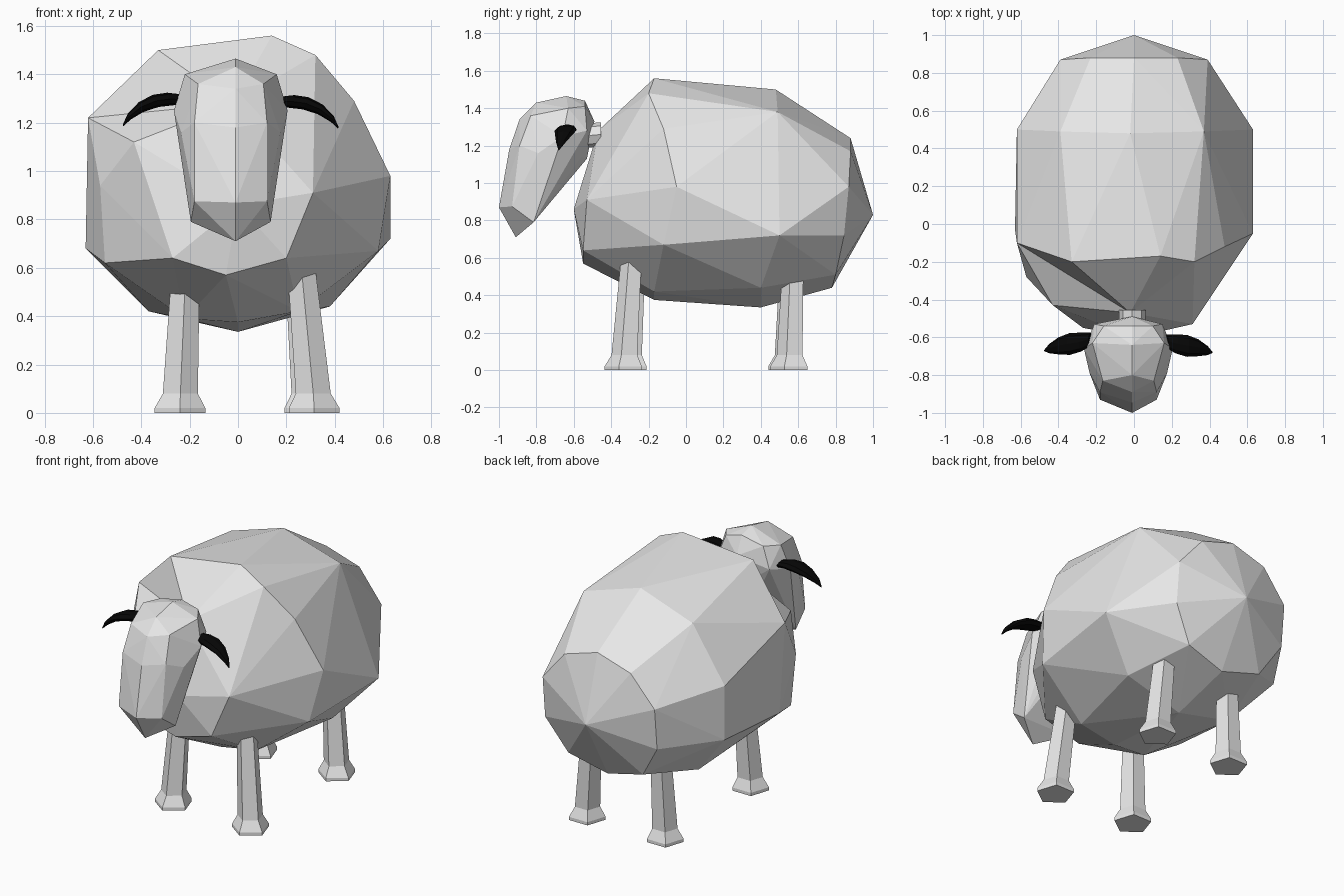
import bpy, bmesh, math

if "Cube" in bpy.data.objects:
    bpy.data.objects.remove(bpy.data.objects["Cube"])


def material(name, value):
    m = bpy.data.materials.new(name)
    m.diffuse_color = (value, value, value, 1)
    m.use_nodes = True
    m.node_tree.nodes["Principled BSDF"].inputs["Base Color"].default_value = m.diffuse_color
    return m


wool = material("pale_grey", 0.8)
black = material("black", 0.002)


def finish(bm, name, mat):
    bmesh.ops.recalc_face_normals(bm, faces=bm.faces)
    me = bpy.data.meshes.new(name)
    bm.to_mesh(me)
    bm.free()
    me.materials.append(mat)
    ob = bpy.data.objects.new(name, me)
    bpy.context.collection.objects.link(ob)
    return ob


def hull(name, points, mat, flip=None):
    """Faceted solid wrapped around points; flip re-folds one crease."""
    bm = bmesh.new()
    vs = [bm.verts.new(p) for p in points]
    bmesh.ops.convex_hull(bm, input=vs)
    if flip:
        e = bm.edges.get((vs[flip[0]], vs[flip[1]]))
        if e and len(e.link_faces) == 2:
            bmesh.ops.rotate_edges(bm, edges=[e], use_ccw=True)
    loose = [v for v in bm.verts if not v.link_faces]
    bmesh.ops.delete(bm, geom=loose, context='VERTS')
    return finish(bm, name, mat)


def loft(name, rings, mat):
    """Skin rings of equal length and cap both ends."""
    bm = bmesh.new()
    rows = [[bm.verts.new(p) for p in ring] for ring in rings]
    n = len(rows[0])
    for a, b in zip(rows, rows[1:]):
        for i in range(n):
            j = (i + 1) % n
            bm.faces.new((a[i], a[j], b[j], b[i]))
    bm.faces.new(rows[0])
    bm.faces.new(rows[-1])
    return finish(bm, name, mat)


# Woolly body: shoulder fold first, then chest, shoulders and hips
body = [
    (-0.33, -0.20, 1.50), (-0.43, -0.43, 1.12),
    # chest
    (-0.02, -0.47, 1.28), (-0.57, -0.28, 0.94), (0.31, -0.53, 0.91),
    (0.0, -0.60, 0.86), (-0.27, -0.55, 0.64), (-0.05, -0.55, 0.57),
    (0.20, -0.55, 0.64), (-0.55, -0.26, 0.62),
    # shoulders
    (0.14, -0.17, 1.56), (0.32, -0.20, 1.48), (0.48, -0.12, 1.29),
    (0.63, -0.05, 0.98), (0.58, -0.12, 0.67), (-0.62, -0.10, 1.22),
    (-0.63, -0.03, 0.68), (0.25, -0.17, 0.42), (-0.22, -0.17, 0.39),
    (0.0, -0.17, 0.375),
    # hips
    (-0.02, 0.48, 1.50), (0.37, 0.49, 1.38), (-0.39, 0.49, 1.38),
    (0.63, 0.50, 0.72), (-0.62, 0.50, 1.05), (-0.62, 0.50, 0.71),
    (0.0, 0.40, 0.335), (0.38, 0.40, 0.44), (-0.37, 0.40, 0.42),
]
# rump: mirrored ring closing on one point
body += [(0.0, 0.88, 1.24), (0.0, 0.78, 0.44), (0.0, 1.0, 0.83)]
body += [(s * x, y, z) for s in (-1, 1) for x, y, z in (
    (0.23, 0.88, 1.17), (0.39, 0.87, 0.98), (0.39, 0.845, 0.72),
    (0.26, 0.80, 0.51))]
hull("body", body, wool, flip=(0, 1))

# Head: centre line plus mirrored side points
HX = -0.03
mid = [(-0.64, 1.465), (-0.80, 1.43), (-0.89, 1.34), (-0.945, 1.18),
       (-1.0, 0.87), (-0.91, 0.71), (-0.62, 1.11), (-0.53, 1.13),
       (-0.49, 1.33), (-0.54, 1.44)]
side = [(0.15, -0.93, 0.875), (0.165, -0.815, 0.79), (0.235, -0.66, 1.25),
        (0.19, -0.63, 1.40), (0.135, -0.83, 1.36), (0.15, -0.89, 1.20),
        (0.205, -0.79, 1.16), (0.18, -0.53, 1.28), (0.10, -0.56, 1.14),
        (0.13, -0.54, 1.41)]
hull("head", [(HX + 0.02, y, z) for y, z in mid]
     + [(HX + s * x, y, z) for x, y, z in side for s in (-1, 1)], wool)

# Neck joining the head to the chest
loft("neck", [[(-0.01 + 0.07 * math.cos(a * math.pi / 4), y,
                z + 0.065 * math.sin(a * math.pi / 4)) for a in range(8)]
              for y, z in ((-0.56, 1.25), (-0.455, 1.26))], wool)

# Drooping ears: x, y, z of the spine, half depth, half thickness
ear = [(0.20, -0.62, 1.285, 0.035, 0.023), (0.25, -0.635, 1.288, 0.05, 0.026),
       (0.31, -0.645, 1.28, 0.058, 0.025), (0.37, -0.655, 1.255, 0.045, 0.02),
       (0.42, -0.67, 1.215, 0.024, 0.012), (0.445, -0.68, 1.178, 0.003, 0.003)]
for label, s, dy, dz in (("left_ear", -1, 0.01, 0.01), ("right_ear", 1, 0, 0)):
    loft(label, [[(HX + s * (x + 0.5 * rz * math.sin(t)),
                   y + dy + ry * math.cos(t), z + dz + rz * math.sin(t))
                  for t in (k * math.pi / 4 for k in range(8))]
                 for x, y, z, ry, rz in ear], black)

# Five-sided legs with flared hooves: hip x, hip y, hoof x, hoof y
legs = {"front_left_leg": (-0.215, -0.265, -0.24, -0.30),
        "front_right_leg": (0.26, -0.285, 0.315, -0.325),
        "rear_left_leg": (-0.215, 0.565, -0.24, 0.55),
        "rear_right_leg": (0.25, 0.58, 0.297, 0.56)}
for name, (xtop, ytop, xbot, ybot) in legs.items():
    rings = []
    for z, r, f in ((0.62, 0.06, 0.0), (0.08, 0.076, 0.93),
                    (0.02, 0.11, 1.0), (0.0, 0.11, 1.0)):
        cx = xtop + (xbot - xtop) * f
        cy = ytop + (ybot - ytop) * f
        rings.append([(cx + r * math.sin(k * math.tau / 5),
                       cy - r * math.cos(k * math.tau / 5), z)
                      for k in range(5)])
    loft(name, rings, wool)
